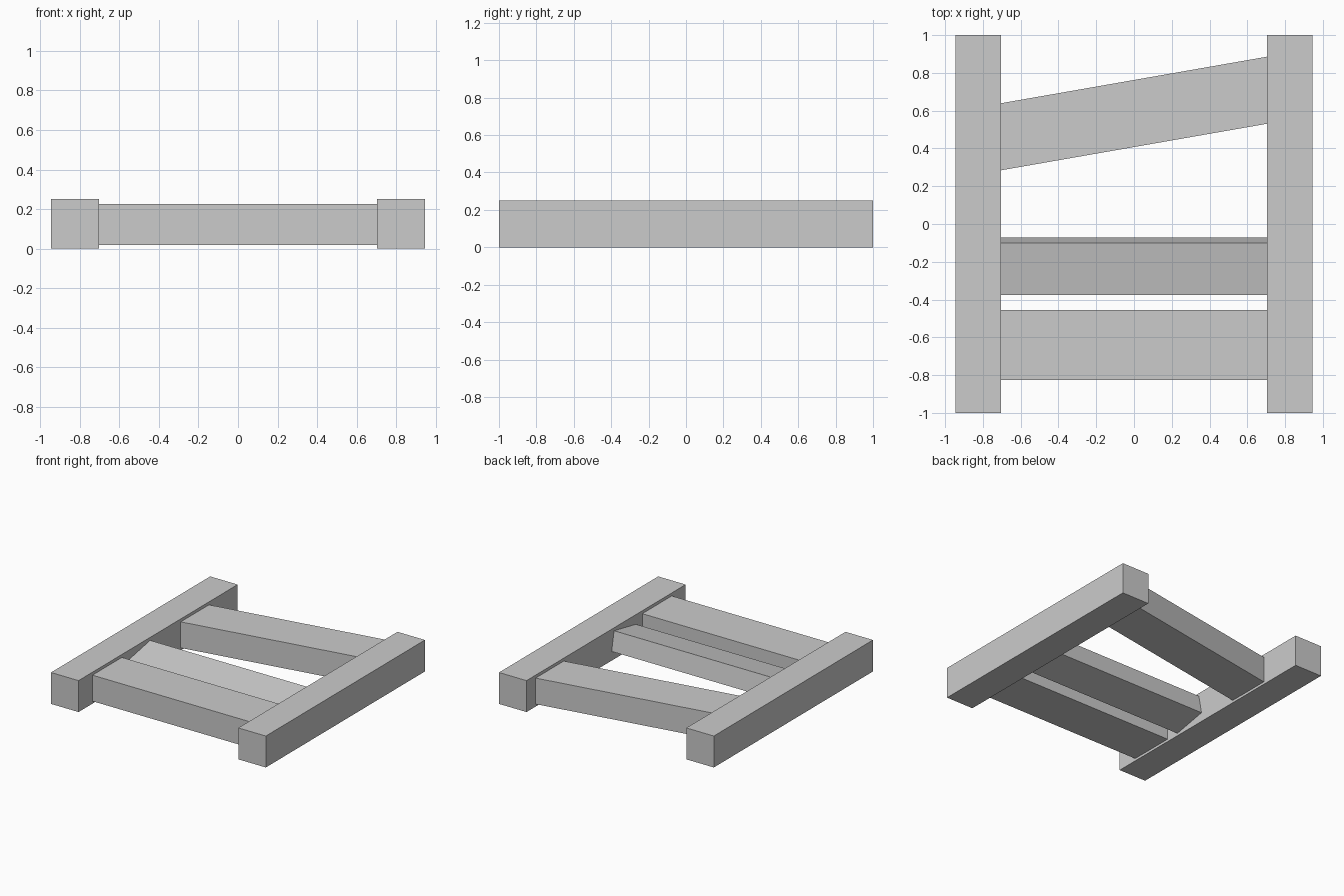
import bpy
import bmesh
from math import radians
from mathutils import Matrix, Vector

if "Cube" in bpy.data.objects:
    bpy.data.objects.remove(bpy.data.objects["Cube"])


def beam(name, size, center, tilt=0.0, skew=0.0):
    """Box beam, tilted about x (degrees) and sheared in y along x."""
    bm = bmesh.new()
    bmesh.ops.create_cube(bm, size=1.0)
    bmesh.ops.scale(bm, vec=Vector(size), verts=bm.verts)
    bmesh.ops.rotate(bm, cent=(0, 0, 0), verts=bm.verts,
                     matrix=Matrix.Rotation(radians(tilt), 3, 'X'))
    for v in bm.verts:
        v.co.y += v.co.x * skew
    mesh = bpy.data.meshes.new(name)
    bm.to_mesh(mesh)
    bm.free()
    obj = bpy.data.objects.new(name, mesh)
    obj.location = center
    bpy.context.collection.objects.link(obj)
    return obj


RAIL_IN, RAIL_OUT, RAIL_H = 0.703, 0.945, 0.25
SPAN = 2 * RAIL_IN
SLAT_Z, SLAT_H = 0.123, 0.207

# Side rails
for side, label in ((-1, "left"), (1, "right")):
    beam(label + "_rail", (RAIL_OUT - RAIL_IN, 2.0, RAIL_H),
         (side * (RAIL_IN + RAIL_OUT) / 2, 0, RAIL_H / 2))

# Cross slats: straight, tilted about its length, and slanted between the rails
beam("front_slat", (SPAN, 0.37, SLAT_H), (0, -0.64, SLAT_Z))
beam("tilted_middle_slat", (SPAN, 0.28, 0.156), (0, -0.2225, SLAT_Z), tilt=11)
beam("slanted_back_slat", (SPAN, 0.355, SLAT_H), (0, 0.585, SLAT_Z),
     skew=0.246 / SPAN)
